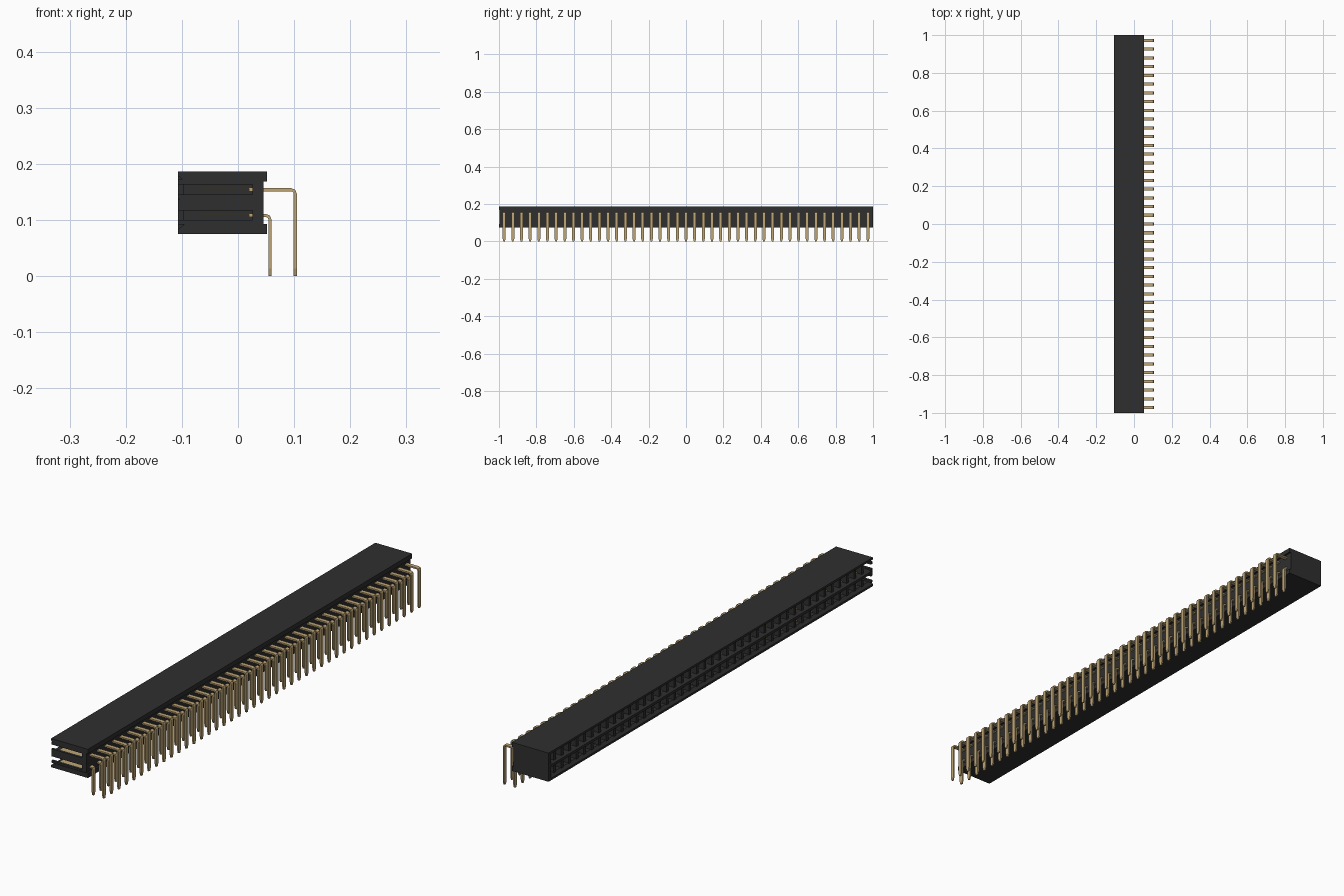
import bpy, bmesh
from mathutils import Vector

cube = bpy.data.objects.get("Cube")
if cube:
    bpy.data.objects.remove(cube, do_unlink=True)

COUNT = 43
PITCH = 0.0463
FIRST_Y = -PITCH * (COUNT - 1) / 2
ROWS = (0.108, 0.154)                      # pin row heights


def make_material(name, rgb, roughness):
    mat = bpy.data.materials.new(name)
    mat.diffuse_color = (*rgb, 1)
    mat.use_nodes = True
    bsdf = mat.node_tree.nodes["Principled BSDF"]
    bsdf.inputs["Base Color"].default_value = (*rgb, 1)
    bsdf.inputs["Roughness"].default_value = roughness
    return mat


BLACK = make_material("black plastic", (0.028, 0.028, 0.028), 0.6)
GOLD = make_material("gold plating", (0.52, 0.38, 0.18), 0.5)


def add_box(bm, x0, x1, y0, y1, z0, z1):
    verts = bmesh.ops.create_cube(bm, size=1)["verts"]
    for v in verts:
        v.co = Vector((x1 if v.co.x > 0 else x0,
                       y1 if v.co.y > 0 else y0,
                       z1 if v.co.z > 0 else z0))


def add_prism(bm, profile, y0, y1):
    """Extrude an x-z outline along y."""
    face = bm.faces.new([bm.verts.new((x, y0, z)) for x, z in profile])
    ext = bmesh.ops.extrude_face_region(bm, geom=[face])["geom"]
    bmesh.ops.translate(bm, vec=(0, y1 - y0, 0),
                        verts=[g for g in ext if isinstance(g, bmesh.types.BMVert)])


def finish(name, bm, mat):
    bmesh.ops.recalc_face_normals(bm, faces=bm.faces)
    mesh = bpy.data.meshes.new(name)
    bm.to_mesh(mesh)
    bm.free()
    mesh.materials.append(mat)
    obj = bpy.data.objects.new(name, mesh)
    bpy.context.collection.objects.link(obj)
    return obj


# Top and bottom shells: funnelled at the mouth, with a lip over the pins
for name, z_out, s in (("top_shell", 0.187, -1), ("bottom_shell", 0.075, 1)):
    bm = bmesh.new()
    add_prism(bm, [(-0.107, z_out), (0.052, z_out), (0.052, z_out + s * 0.018),
                   (-0.095, z_out + s * 0.018), (-0.107, z_out + s * 0.008)], -1, 1)
    finish(name, bm, BLACK)

# Middle bar between the two socket rows, tapered towards the mouth
bm = bmesh.new()
add_prism(bm, [(0.04, 0.121), (-0.095, 0.121), (-0.107, 0.126),
               (-0.107, 0.136), (-0.095, 0.141), (0.04, 0.141)], -0.998, 0.99)
finish("middle_bar", bm, BLACK)

# Rear wall and the closed far end
bm = bmesh.new()
add_box(bm, 0.03, 0.045, -0.998, 0.99, 0.09, 0.172)
finish("rear_wall", bm, BLACK)
bm = bmesh.new()
add_box(bm, -0.107, 0.045, 0.985, 1, 0.076, 0.186)
finish("end_wall", bm, BLACK)

# Dividers between the sockets, recessed behind the mouth
bm = bmesh.new()
for i in range(1, COUNT):
    y = FIRST_Y + (i - 0.5) * PITCH
    add_box(bm, -0.098, 0.035, y - 0.007, y + 0.007, 0.09, 0.172)
finish("socket_dividers", bm, BLACK)

# Open end: a thin frame with one long slot per row
bm = bmesh.new()
for z in ROWS:
    for z0, z1 in ((z - 0.016, z - 0.008), (z + 0.009, z + 0.018)):
        add_box(bm, -0.107, 0.035, -0.998, -0.988, z0, z1)
    add_box(bm, 0.026, 0.035, -0.998, -0.988, z - 0.01, z + 0.01)
finish("slotted_end", bm, BLACK)

# Spring contacts inside the sockets
bm = bmesh.new()
for i in range(COUNT):
    y = FIRST_Y + i * PITCH
    for z in ROWS:
        add_box(bm, -0.067, 0.035, y - 0.007, y + 0.007, z + 0.002, z + 0.004)
        add_box(bm, -0.08, 0.035, y - 0.014, y + 0.014, z - 0.012, z - 0.009)
finish("contacts", bm, GOLD)


def add_pin(bm, y, x, z):
    """Flat bent pin: straight out, rounded bend, down to a narrowed tip."""
    t, r, w = 0.0028, 0.007, 0.008
    # each station: centre x, centre z, offset direction, half width
    stations = [(0.02, z, (0, 1), w), (x - r, z, (0, 1), w),
                (x - r * 0.29, z - r * 0.29, (0.707, 0.707), w),
                (x, z - r, (1, 0), w), (x, 0.014, (1, 0), w), (x, 0, (1, 0), w * 0.5)]
    previous = None
    for cx, cz, (nx, nz), hw in stations:
        ring = [bm.verts.new((cx + a * nx * t, y + b * hw, cz + a * nz * t))
                for a, b in ((1, -1), (1, 1), (-1, 1), (-1, -1))]
        if previous:
            for k in range(4):
                bm.faces.new((previous[k], previous[(k + 1) % 4],
                              ring[(k + 1) % 4], ring[k]))
        else:
            bm.faces.new(ring)
        previous = ring
    bm.faces.new(previous)


# Two rows of right-angle pins
for name, x, z in (("lower_pins", 0.057, ROWS[0]), ("upper_pins", 0.102, ROWS[1])):
    bm = bmesh.new()
    for i in range(COUNT):
        add_pin(bm, FIRST_Y + i * PITCH, x, z)
    finish(name, bm, GOLD)
